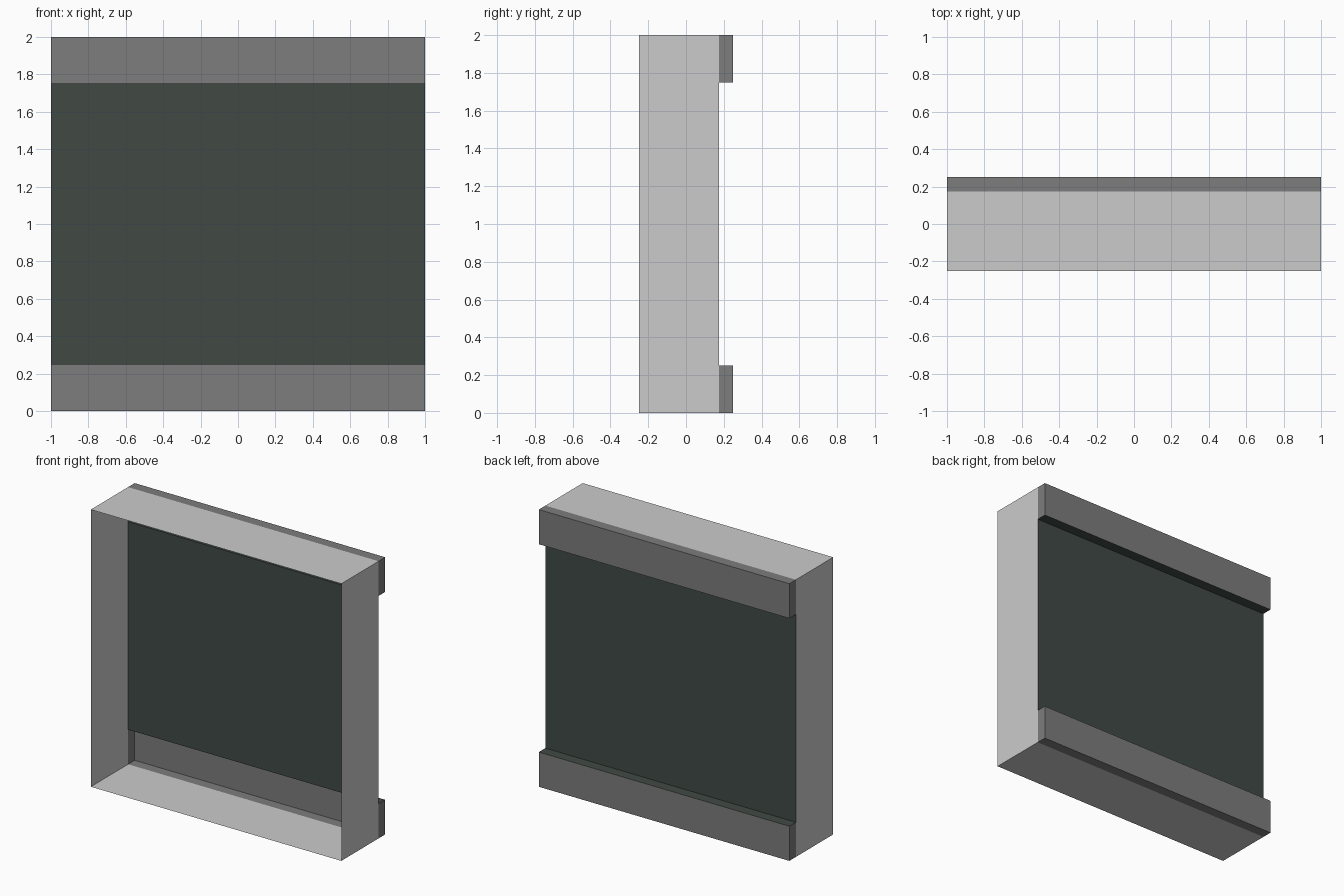
import bpy, bmesh

if "Cube" in bpy.data.objects:
    bpy.data.objects.remove(bpy.data.objects["Cube"])

X, FRONT, GLASS_Y, BACK, TOP, BAND = 1.0, -0.25, 0.175, 0.25, 2.0, 0.25


def material(name, rgb):
    m = bpy.data.materials.new(name)
    m.diffuse_color = (*rgb, 1)
    m.use_nodes = True
    m.node_tree.nodes["Principled BSDF"].inputs["Base Color"].default_value = m.diffuse_color
    return m


light = material("light grey", (0.60, 0.60, 0.60))
trim = material("mid grey", (0.20, 0.205, 0.20))
glass = material("dark green glass", (0.053, 0.068, 0.060))


def box_shell(name, lo, hi, mats, keep):
    """Box with only the faces that pass keep(normal); returns the object."""
    bm = bmesh.new()
    bmesh.ops.create_cube(bm, size=1)
    for v in bm.verts:
        v.co = [a + (c + 0.5) * (b - a) for a, b, c in zip(lo, hi, v.co)]
    bm.normal_update()
    bmesh.ops.delete(bm, geom=[f for f in bm.faces if not keep(f.normal)], context='FACES')
    me = bpy.data.meshes.new(name)
    bm.to_mesh(me)
    bm.free()
    for m in mats:
        me.materials.append(m)
    ob = bpy.data.objects.new(name, me)
    bpy.context.collection.objects.link(ob)
    return ob


# thin outer frame, open at front and back
box_shell("wall_frame", (-X, FRONT, 0), (X, GLASS_Y, TOP), [light],
          lambda n: abs(n.y) < 0.5)

# window pane between the bands
box_shell("window_pane", (-X, GLASS_Y, BAND), (X, BACK, TOP - BAND), [glass],
          lambda n: n.y < -0.5)

# hollow bands at the back, open to the front, with glass coloured sills
for name, z0, inner in (("lower_band", 0, 1), ("upper_band", TOP - BAND, -1)):
    band = box_shell(name, (-X, GLASS_Y, z0), (X, BACK, z0 + BAND), [trim, glass],
                     lambda n: n.y > -0.5)
    for p in band.data.polygons:
        p.material_index = 1 if p.normal.z * inner > 0.5 else 0
